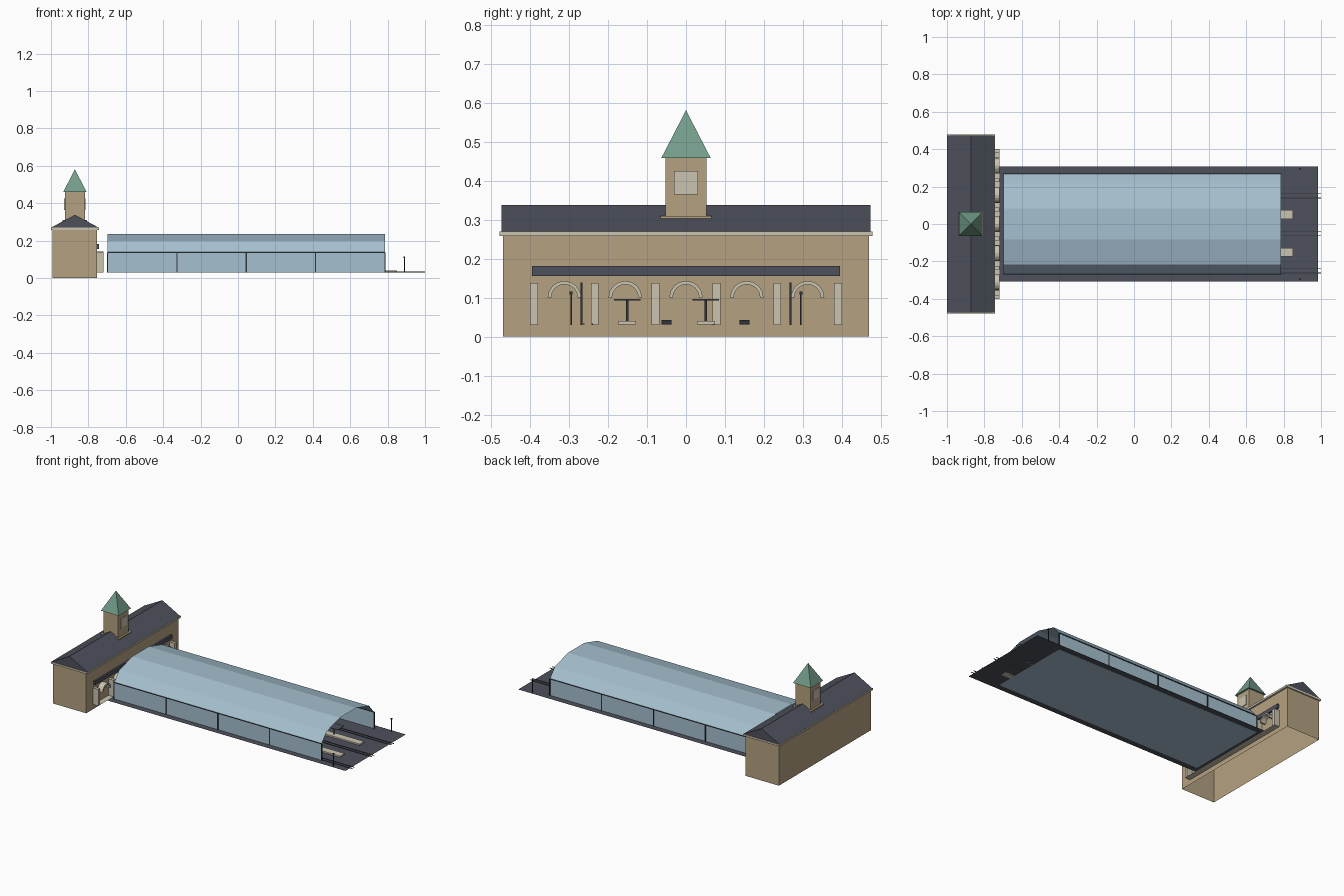
import bpy, bmesh, math
from mathutils import Matrix, Vector

if "Cube" in bpy.data.objects:
    bpy.data.objects.remove(bpy.data.objects["Cube"], do_unlink=True)


def material(name, rgb):
    m = bpy.data.materials.new(name)
    m.use_nodes = True
    m.diffuse_color = (*rgb, 1)
    m.node_tree.nodes["Principled BSDF"].inputs["Base Color"].default_value = (*rgb, 1)
    return m


SAND = material("sandstone", (0.46, 0.36, 0.22))
PALE = material("pale_stone", (0.60, 0.55, 0.44))
SLATE = material("slate", (0.075, 0.083, 0.105))
GLASS = material("blue_glass", (0.38, 0.53, 0.63))
GREEN = material("copper_green", (0.17, 0.33, 0.25))
IRON = material("dark_iron", (0.03, 0.035, 0.042))


def finish(name, bm, mat):
    mesh = bpy.data.meshes.new(name)
    bm.to_mesh(mesh)
    bm.free()
    mesh.materials.append(mat)
    ob = bpy.data.objects.new(name, mesh)
    bpy.context.scene.collection.objects.link(ob)
    return ob


def box(name, x, y, z, mat, hollow=False):
    """Box from (min, max) pairs; hollow drops its top and bottom."""
    bm = bmesh.new()
    size = [b - a for a, b in (x, y, z)]
    mid = Vector([(a + b) / 2 for a, b in (x, y, z)])
    bmesh.ops.create_cube(bm, matrix=Matrix.Translation(mid) @ Matrix.Diagonal((*size, 1)))
    if hollow:
        caps = [f for f in bm.faces if abs(f.normal.z) > 0.9]
        bmesh.ops.delete(bm, geom=caps, context="FACES_ONLY")
    return finish(name, bm, mat)


def plane(name, x, y, z, mat):
    bm = bmesh.new()
    bm.faces.new([bm.verts.new((a, b, z)) for a, b in
                  ((x[0], y[0]), (x[1], y[0]), (x[1], y[1]), (x[0], y[1]))])
    return finish(name, bm, mat)


def around(c, half):
    return (c - half, c + half)


def strip(name, points, offset, mat):
    """Sheet swept from an open line of points along an offset."""
    bm = bmesh.new()
    a = [bm.verts.new(p) for p in points]
    b = [bm.verts.new(Vector(p) + Vector(offset)) for p in points]
    for i in range(len(a) - 1):
        bm.faces.new((a[i], a[i + 1], b[i + 1], b[i]))
    return finish(name, bm, mat)


# Station building: open shell, cornice ring and gabled roof
CX = -0.872
WALL = -0.755
box("station_walls", (-0.993, WALL), (-0.47, 0.47), (0, 0.262), SAND, hollow=True)
for s in (-1, 1):
    box("cornice_side", around(CX + s * 0.119, 0.0095), (-0.478, 0.478), (0.258, 0.27), PALE)
    box("cornice_end", around(CX, 0.12), around(s * 0.468, 0.01), (0.258, 0.27), PALE)

bm = bmesh.new()
ends = [[bm.verts.new(p) for p in ((CX - 0.127, y, 0.27), (CX, y, 0.338), (CX + 0.127, y, 0.27))]
        for y in (-0.474, 0.474)]
near, far = ends
bm.faces.new(near[::-1])
bm.faces.new(far)
for i in (0, 1):
    bm.faces.new((near[i], near[i + 1], far[i + 1], far[i]))
bmesh.ops.recalc_face_normals(bm, faces=bm.faces)
finish("station_roof", bm, SLATE)

# Tower with plinth, face plates and pyramid roof
box("tower_plinth", around(CX, 0.065), around(0, 0.065), (0.302, 0.31), SAND, hollow=True)
strip("plinth_top", [(CX - 0.065, -0.065, 0.31), (CX + 0.065, -0.065, 0.31)], (0, 0.13, 0), SAND)
box("tower_shaft", around(CX, 0.053), around(0, 0.053), (0.31, 0.46), SAND)
for s in (-1, 1):
    box("tower_plate", around(CX + s * 0.054, 0.003), around(0, 0.031), (0.365, 0.425), PALE)
bm = bmesh.new()
bmesh.ops.create_cone(bm, cap_ends=True, segments=4, radius1=0.063 * math.sqrt(2), radius2=0,
                      depth=0.122, matrix=Matrix.Translation((CX, 0, 0.52))
                      @ Matrix.Rotation(math.pi / 4, 4, "Z"))
finish("tower_roof", bm, GREEN)

# Arcade on the platform side: pilasters, round arches, dark awning and paving
PITCH = 0.156
ARCADE = (WALL, -0.718)
plane("arcade_paving", ARCADE, (-0.4, 0.4), 0.03, PALE)
box("arcade_awning", (WALL, -0.744), (-0.395, 0.395), (0.155, 0.181), SLATE)
for i in range(6):
    box("pilaster", ARCADE, around((i - 2.5) * PITCH, 0.01), (0.03, 0.137), PALE)


def arch(y0):
    bm = bmesh.new()
    rows = []
    for k in range(9):
        a = math.pi * k / 8
        rows.append([bm.verts.new((x, y0 + r * math.cos(a), 0.1 + r * math.sin(a)))
                     for x, r in ((ARCADE[0], 0.034), (ARCADE[1], 0.034),
                                  (ARCADE[1], 0.043), (ARCADE[0], 0.043))])
    for p, q in zip(rows, rows[1:]):
        for j in range(4):
            bm.faces.new((p[j], p[(j + 1) % 4], q[(j + 1) % 4], q[j]))
    bm.faces.new(rows[0])
    bm.faces.new(rows[-1])
    bmesh.ops.recalc_face_normals(bm, faces=bm.faces)
    finish("arch", bm, PALE)


for i in range(5):
    arch((i - 2) * PITCH)

# Track bed with the glazed hall standing on it
X0, X1 = -0.697, 0.785
HALF, EAVE = 0.268, 0.137
plane("ground_slab", (-0.72, 0.983), (-0.308, 0.308), 0.031, SLATE)
plane("hall_base", (X0, X1), (-HALF, HALF), 0.0295, GLASS)
vault = [(X0, HALF * math.cos(math.pi * k / 5), EAVE + 0.103 * math.sin(math.pi * k / 5))
         for k in range(6)]
strip("hall_vault", vault, (X1 - X0, 0, 0), GLASS)
for s in (-1, 1):
    y = s * HALF
    strip("hall_side_glass", [(X0, y, 0.03), (X0, y, EAVE)], (X1 - X0, 0, 0), GLASS)
    box("eave_beam", (X0, X1), around(y, 0.0025), around(EAVE, 0.002), IRON)
    for i in range(5):
        box("hall_post", around(X0 + (X1 - X0) * i / 4, 0.003), around(y, 0.003),
            (0.03, EAVE), IRON)
    # Signal masts at the open end
    box("signal_mast", around(0.89, 0.002), around(s * 0.295, 0.002), (0.03, 0.11), IRON)
    box("signal_head", around(0.89, 0.004), around(s * 0.295, 0.004), (0.108, 0.116), IRON)

# Platforms with their canopies
for y in (-0.151, 0.051):
    box("platform", (-0.68, 0.85), around(y, 0.023), (0.031, 0.04), PALE)
    box("platform_canopy", (-0.6, 0.7), around(y, 0.034), (0.093, 0.096), SLATE)
    for i in range(6):
        box("canopy_post", around(-0.55 + i * 0.24, 0.003), around(y, 0.003), (0.04, 0.093), IRON)

# Tracks and buffer stops
for y in (-0.251, -0.05, 0.15):
    for s in (-1, 1):
        box("rail", (-0.66, 1.0), around(y + s * 0.011, 0.0018), (0.031, 0.034), IRON)
for y in (-0.05, 0.15):
    box("buffer_stop", (-0.67, -0.655), around(y, 0.013), (0.031, 0.042), IRON)
